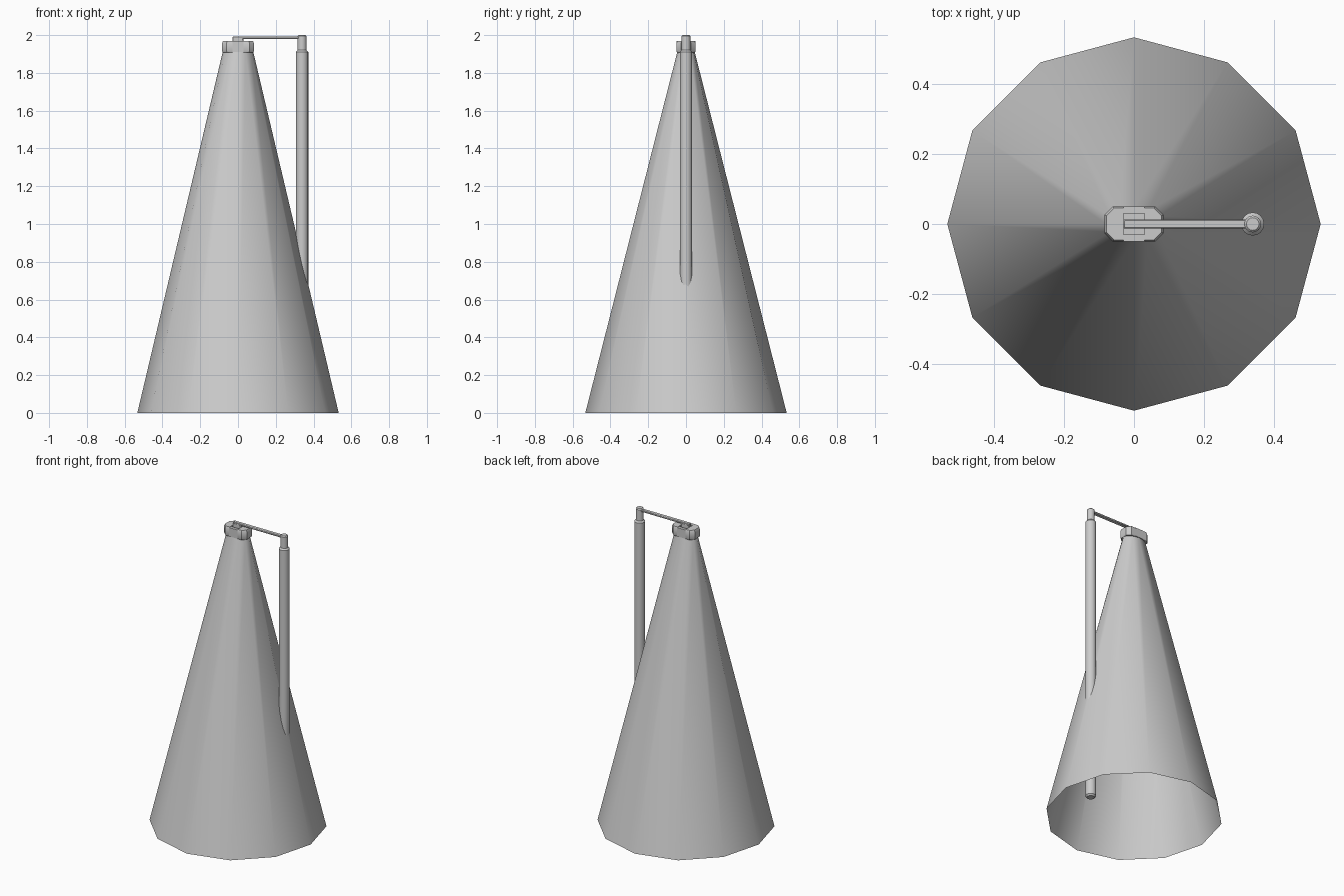
import bpy, bmesh
from math import cos, sin, pi

if "Cube" in bpy.data.objects:
    bpy.data.objects.remove(bpy.data.objects["Cube"])


def finish(name, bm, smooth=True):
    bmesh.ops.recalc_face_normals(bm, faces=bm.faces)
    mesh = bpy.data.meshes.new(name)
    bm.to_mesh(mesh)
    bm.free()
    ob = bpy.data.objects.new(name, mesh)
    bpy.context.collection.objects.link(ob)
    if smooth:
        bpy.ops.object.select_all(action='DESELECT')
        ob.select_set(True)
        bpy.context.view_layer.objects.active = ob
        bpy.ops.object.shade_smooth_by_angle(angle=0.7)
    return ob


def loft(name, rings, sides, cx=0.0, caps=True):
    """Skin elliptical rings given as (radius_x, radius_y, z)."""
    bm = bmesh.new()
    loops = [[bm.verts.new((cx + rx * cos(2 * pi * i / sides),
                            ry * sin(2 * pi * i / sides), z))
              for i in range(sides)] for rx, ry, z in rings]
    for a, b in zip(loops, loops[1:]):
        for i in range(sides):
            j = (i + 1) % sides
            bm.faces.new((a[i], a[j], b[j], b[i]))
    if caps:
        bm.faces.new(loops[0])
        bm.faces.new(loops[-1])
    return finish(name, bm)


def box(name, lo, hi, bevel=0.0):
    bm = bmesh.new()
    bmesh.ops.create_cube(bm, size=1)
    for v in bm.verts:
        v.co = [(l + h) / 2 + c * (h - l) for l, h, c in zip(lo, hi, v.co)]
    if bevel:
        bmesh.ops.bevel(bm, geom=bm.edges[:], offset=bevel, segments=1,
                        affect='EDGES')
    return finish(name, bm, bevel > 0)


# Open-bottomed twelve-sided shell, flattened to an oval at the top
loft("cone_shell", [(0.533, 0.533, 0), (0.08, 0.045, 1.915)], 12, caps=False)

# Vertical pole standing inside the shell and emerging through its side
pole = [(0.024, 0.004), (0.033, 0.014), (0.033, 1.91), (0.024, 1.92),
        (0.024, 1.994), (0.018, 2.0)]
loft("pole", [(r, r, z) for r, z in pole], 16, cx=0.339)

# Two chamfered cap halves joined by a lower saddle
for side, name in ((-1, "cap_left"), (1, "cap_right")):
    xs = sorted((side * 0.03, side * 0.084))
    bm = bmesh.new()
    outline = [(0.03, -0.05), (0.06, -0.05), (0.084, -0.026),
               (0.084, 0.026), (0.06, 0.05), (0.03, 0.05)]
    loops = []
    for s, z in ((0.94, 1.908), (1, 1.915), (1, 1.958), (0.9, 1.97)):
        loops.append([bm.verts.new((side * (0.03 + (x - 0.03) * s), y * s, z))
                      for x, y in outline])
    for a, b in zip(loops, loops[1:]):
        for i in range(6):
            j = (i + 1) % 6
            bm.faces.new((a[i], a[j], b[j], b[i]))
    bm.faces.new(loops[0])
    bm.faces.new(loops[-1])
    finish(name, bm)
box("cap_saddle_floor", (-0.03, -0.05, 1.91), (0.03, 0.05, 1.945))
for s, name in ((-1, "saddle_front"), (1, "saddle_back")):
    ys = sorted((s * 0.03, s * 0.05))
    box(name, (-0.03, ys[0], 1.91), (0.03, ys[1], 1.968))

# Thin arm from the pole to the cap, with its hanging hook
box("arm", (-0.03, -0.013, 1.98), (0.33, 0.013, 1.992), 0.003)
box("arm_hook", (-0.03, -0.013, 1.94), (0.028, 0.013, 1.985), 0.003)
